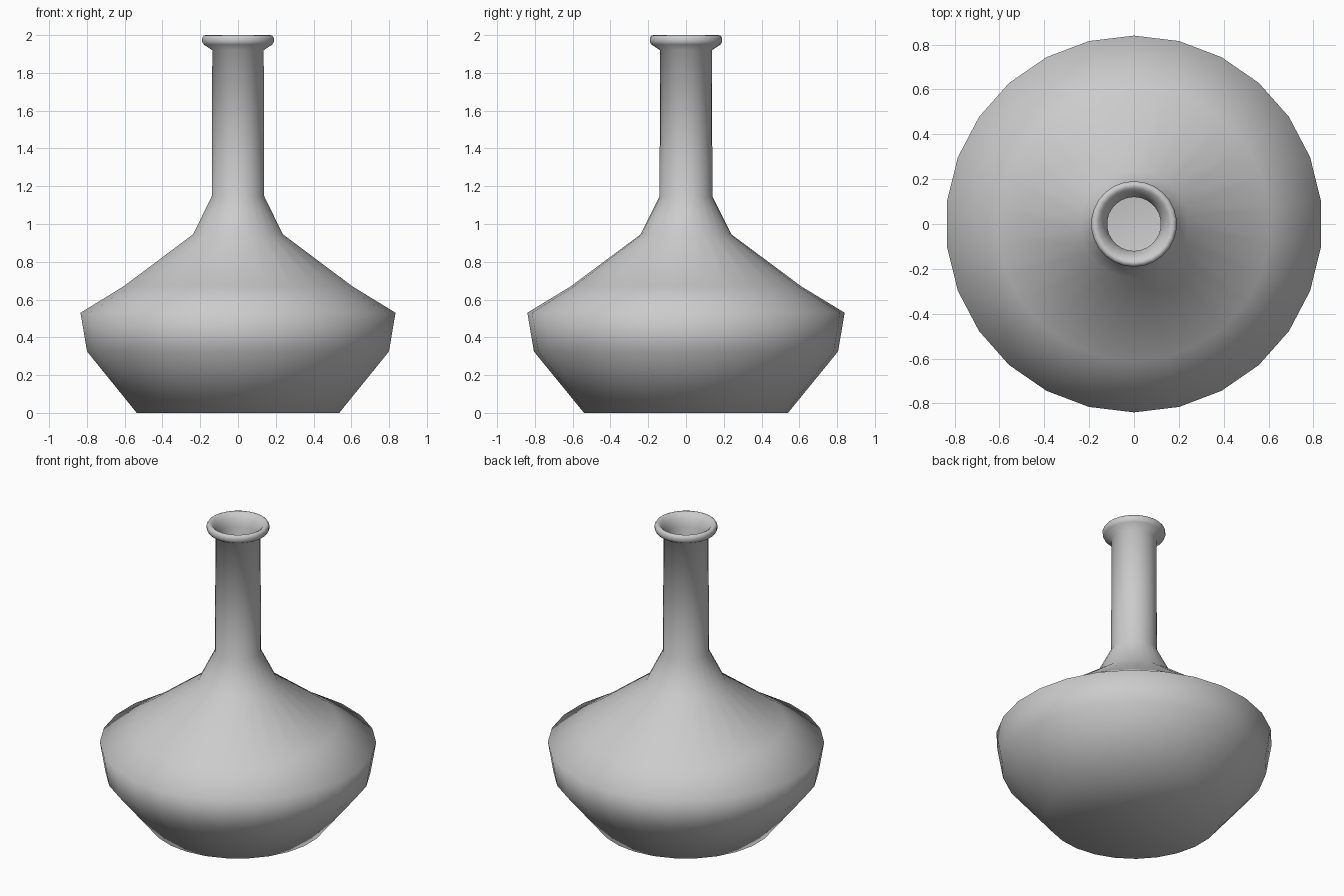
import bpy, bmesh
from math import pi, sin, cos

cube = bpy.data.objects.get("Cube")
if cube:
    bpy.data.objects.remove(cube)

SIDES = 26
WALL = 0.017

# Plain grey glaze
glaze = bpy.data.materials.new("grey_glaze")
glaze.use_nodes = True
grey = (0.6, 0.6, 0.6, 1)
glaze.diffuse_color = grey
glaze.node_tree.nodes["Principled BSDF"].inputs["Base Color"].default_value = grey

# Profile of the outside (radius, height), from the foot to the neck
outside = [(0.54, 0), (0.805, 0.325), (0.84, 0.53), (0.61, 0.67),
           (0.24, 0.945), (0.14, 1.145), (0.137, 1.92)]
# Rounded lip flaring into the mouth
lip = [(0.183, 1.95), (0.191, 1.965), (0.191, 1.985), (0.183, 1.997),
       (0.172, 2.0), (0.158, 1.993), (0.137, 1.965)]
# Thin inner wall follows the outside back down to the floor
inside = [(r - WALL, max(z, WALL)) for r, z in reversed(outside)]


def lathe(name, profile):
    """Spin a profile about z, closing both ends with a flat disc."""
    bm = bmesh.new()
    rings = []
    for r, z in profile:
        angles = [pi / 2 + 2 * pi * i / SIDES for i in range(SIDES)]
        rings.append([bm.verts.new((r * cos(a), r * sin(a), z)) for a in angles])
    for low, high in zip(rings, rings[1:]):
        for i in range(SIDES):
            j = (i + 1) % SIDES
            bm.faces.new((low[i], low[j], high[j], high[i]))
    bm.faces.new(rings[0][::-1])
    bm.faces.new(rings[-1])
    bmesh.ops.recalc_face_normals(bm, faces=bm.faces)
    for face in bm.faces:
        face.smooth = True
    mesh = bpy.data.meshes.new(name)
    bm.to_mesh(mesh)
    bm.free()
    mesh.materials.append(glaze)
    obj = bpy.data.objects.new(name, mesh)
    bpy.context.collection.objects.link(obj)
    return obj


lathe("vase", outside + lip + inside)
